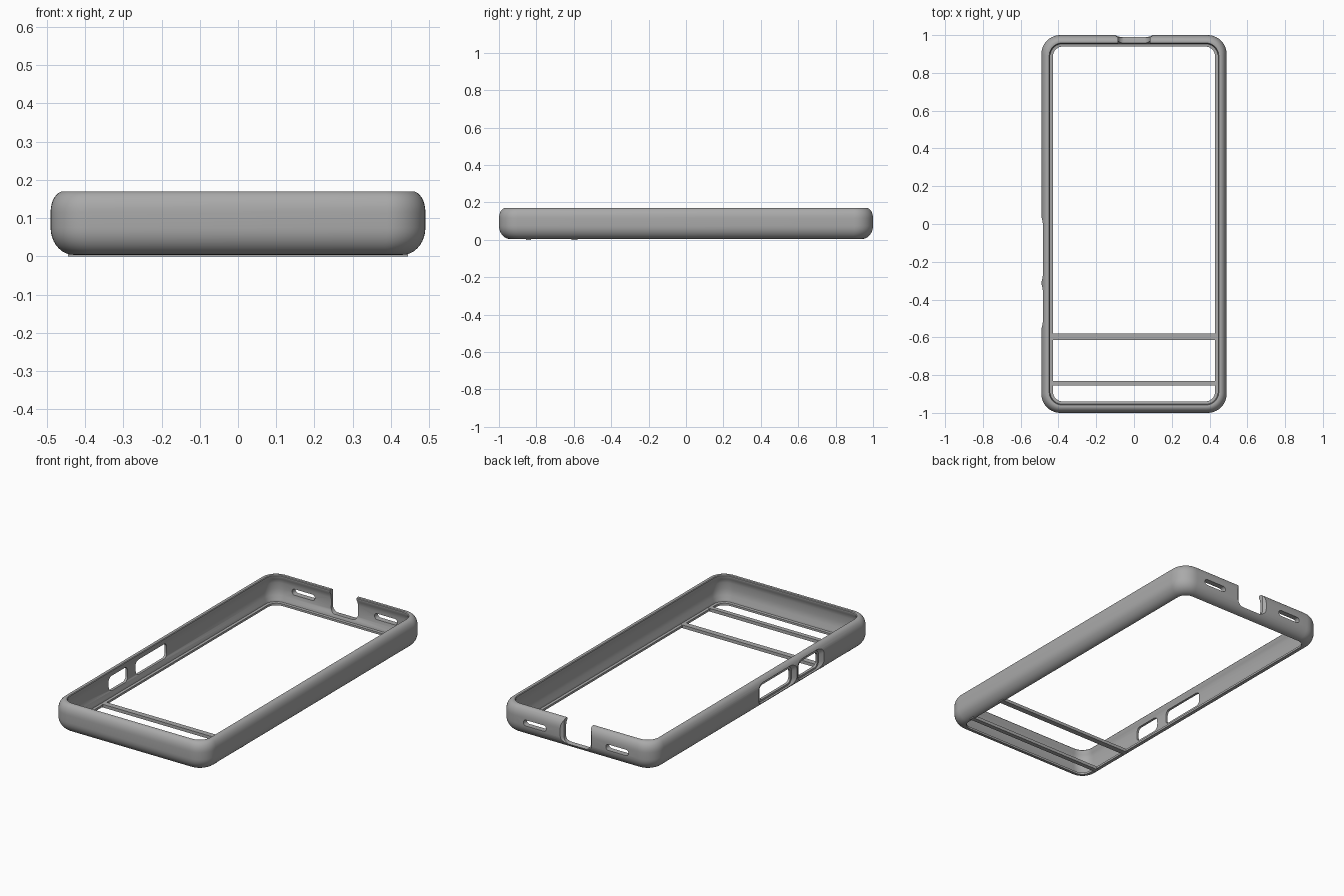
import bpy
import bmesh
from math import sin, cos, pi, radians
from mathutils import Vector

if "Cube" in bpy.data.objects:
    bpy.data.objects.remove(bpy.data.objects["Cube"])

grey = bpy.data.materials.new("soft grey")
grey.use_nodes = True
grey.diffuse_color = (0.4, 0.4, 0.4, 1)
grey.node_tree.nodes["Principled BSDF"].inputs["Base Color"].default_value = (0.4, 0.4, 0.4, 1)


def rounded_rect(hx, hy, r, steps=10):
    """Counter-clockwise outline of a rounded rectangle."""
    pts = []
    for k, (sx, sy) in enumerate([(1, 1), (-1, 1), (-1, -1), (1, -1)]):
        for i in range(steps + 1):
            a = (k + i / steps) * pi / 2
            pts.append((sx * (hx - r) + r * cos(a), sy * (hy - r) + r * sin(a)))
    return pts


def loft(name, rings, closed=False):
    """Skin equal-length rings; cap the ends or join last to first."""
    bm = bmesh.new()
    loops = [[bm.verts.new(p) for p in ring] for ring in rings]
    n = len(loops[0])
    pairs = list(zip(loops, loops[1:]))
    if closed:
        pairs.append((loops[-1], loops[0]))
    else:
        bm.faces.new(loops[0])
        bm.faces.new(loops[-1])
    for a, b in pairs:
        for i in range(n):
            j = (i + 1) % n
            bm.faces.new((a[i], a[j], b[j], b[i]))
    bmesh.ops.recalc_face_normals(bm, faces=bm.faces)
    mesh = bpy.data.meshes.new(name)
    bm.to_mesh(mesh)
    bm.free()
    mesh.materials.append(grey)
    obj = bpy.data.objects.new(name, mesh)
    bpy.context.collection.objects.link(obj)
    return obj


def cutter(centre, axis, sections):
    """Rounded block along x or y; sections are (position, half width, half height, radius)."""
    rings = []
    for pos, hw, hh, r in sections:
        outline = rounded_rect(hw, hh, r, 6)
        if axis == "x":
            rings.append([Vector((pos, centre[0] + u, centre[1] + v)) for u, v in outline])
        else:
            rings.append([Vector((centre[0] + u, pos, centre[1] + v)) for u, v in outline])
    obj = loft("cutter", rings)
    obj.hide_render = True
    return obj


def arc(cx, cz, rx, rz, a0, a1, steps):
    return [(cx - rx * cos(radians(a0 + (a1 - a0) * i / steps)),
             cz + rz * sin(radians(a0 + (a1 - a0) * i / steps))) for i in range(steps + 1)]


# Frame section: inset from the outer edge, height
section = arc(0.06, 0.075, 0.06, 0.071, -90, 0, 9)
section += arc(0.034, 0.115, 0.034, 0.055, 0, 90, 8)
section += [(0.041, 0.169), (0.044, 0.165), (0.044, 0.155), (0.036, 0.142), (0.032, 0.12),
            (0.031, 0.085), (0.034, 0.05), (0.044, 0.03), (0.046, 0.018), (0.06, 0.016)]
frame = loft("bumper_frame", [
    [(x, y, z) for x, y in rounded_rect(0.49 - d, 1 - d, 0.1 - 0.75 * d)]
    for d, z in section], closed=True)

# Side button windows, each with a shallow scoop around it
cutters = []
for y, half in [(-0.135, 0.14), (-0.435, 0.085)]:
    cutters.append(cutter((y, 0.088), "x", [
        (-0.51, half + 0.055, 0.085, 0.05), (-0.47, half + 0.012, 0.052, 0.035)]))
    cutters.append(cutter((y, 0.088), "x", [
        (-0.6, half, 0.042, 0.025), (-0.4, half, 0.042, 0.025)]))

# Slots on both sides of the back notch
for side in (-1, 1):
    cutters.append(cutter((side * 0.262, 0.088), "y", [
        (0.9, 0.072, 0.017, 0.016), (1.1, 0.072, 0.017, 0.016)]))

# Open notch in the back wall with flared outer edges
cutters.append(cutter((0, 0.185), "y", [
    (0.9, 0.085, 0.15, 0.03), (1.1, 0.085, 0.15, 0.03)]))
cutters.append(cutter((0, 0.185), "y", [
    (0.98, 0.08, 0.145, 0.03), (1.01, 0.11, 0.165, 0.04)]))

for c in cutters:
    mod = frame.modifiers.new("cut", "BOOLEAN")
    mod.operation = "DIFFERENCE"
    mod.solver = "EXACT"
    mod.object = c
    bpy.ops.object.select_all(action="DESELECT")
    bpy.context.view_layer.objects.active = frame
    frame.select_set(True)
    bpy.ops.object.modifier_apply(modifier=mod.name)
    bpy.data.objects.remove(c)
bpy.ops.object.shade_smooth_by_angle(angle=radians(35))

# Cross bars under the opening
for name, y, half in [("rear_cross_bar", -0.597, 0.016), ("front_cross_bar", -0.843, 0.013)]:
    loft(name, [[(sx * 0.445, y + sy * half, z) for sx, sy in
                 [(1, 1), (-1, 1), (-1, -1), (1, -1)]] for z in (0, 0.018)])
